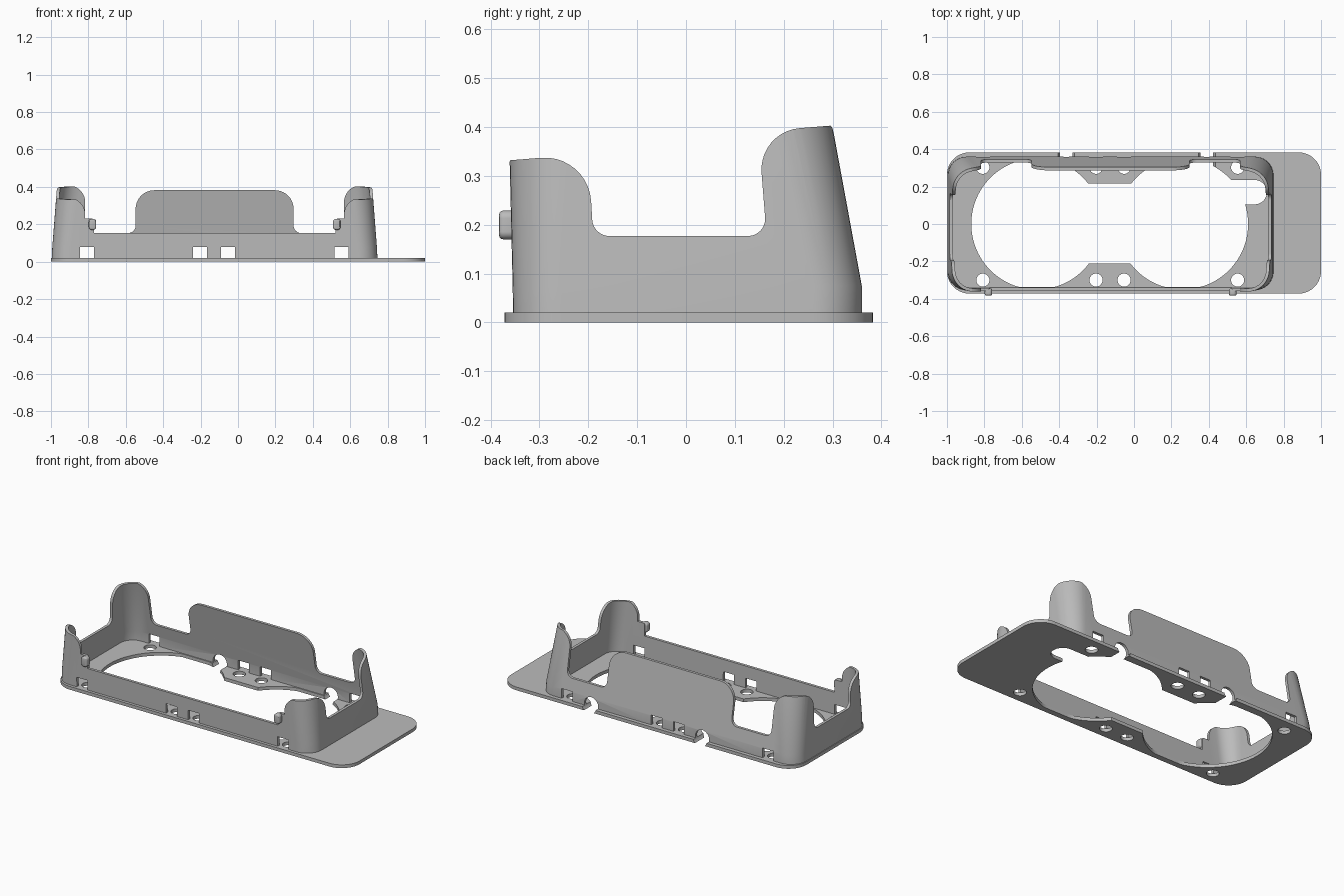
import bpy, bmesh, math
from mathutils import Vector

if "Cube" in bpy.data.objects:
    bpy.data.objects.remove(bpy.data.objects["Cube"], do_unlink=True)

MID = -0.125      # centre line of the walled tray
grey = bpy.data.materials.new("plain_grey")
grey.use_nodes = True
grey.diffuse_color = (0.5, 0.5, 0.5, 1)
grey.node_tree.nodes["Principled BSDF"].inputs["Base Color"].default_value = (0.5, 0.5, 0.5, 1)


def finish(name, bm):
    bmesh.ops.recalc_face_normals(bm, faces=bm.faces)
    mesh = bpy.data.meshes.new(name)
    bm.to_mesh(mesh)
    bm.free()
    mesh.materials.append(grey)
    obj = bpy.data.objects.new(name, mesh)
    bpy.context.collection.objects.link(obj)
    return obj


def rounded(points, segs=10):
    """Outline from (a, b, radius) corners; a missing radius stays sharp."""
    out = []
    n = len(points)
    for i, p in enumerate(points):
        c = Vector(p[:2])
        r = p[2] if len(p) > 2 else 0
        if r == 0:
            out.append(c)
            continue
        u = (Vector(points[i - 1][:2]) - c).normalized()
        v = (Vector(points[(i + 1) % n][:2]) - c).normalized()
        half = u.angle(v) / 2
        centre = c + (u + v).normalized() * r / math.sin(half)
        start = c + u * r / math.tan(half) - centre
        end = c + v * r / math.tan(half) - centre
        sweep = math.pi - 2 * half
        for k in range(segs + 1):
            t = k / segs
            out.append(centre + (start * math.sin((1 - t) * sweep)
                                 + end * math.sin(t * sweep)) / math.sin(sweep))
    return out


def rect(x0, x1, y0, y1, r=0):
    return rounded([(x0, y0, r), (x1, y0, r), (x1, y1, r), (x0, y1, r)])


def circle(cx, cy, r, segs=32, limit=9):
    steps = [2 * math.pi * k / segs for k in range(segs)]
    return [(cx + r * math.cos(a), cy + max(-limit, min(limit, r * math.sin(a)))) for a in steps]


def prism(name, outline, axis, lo, hi):
    place = {"x": lambda a, b, t: (t, a, b),
             "y": lambda a, b, t: (a, t, b),
             "z": lambda a, b, t: (a, b, t)}[axis]
    bm = bmesh.new()
    low, high = [[bm.verts.new(place(p[0], p[1], t)) for p in outline] for t in (lo, hi)]
    bm.faces.new(low)
    bm.faces.new(high)
    for i in range(len(low)):
        j = (i + 1) % len(low)
        bm.faces.new((low[i], low[j], high[j], high[i]))
    return finish(name, bm)


def apply_modifiers(obj):
    graph = bpy.context.evaluated_depsgraph_get()
    mesh = bpy.data.meshes.new_from_object(obj.evaluated_get(graph))
    obj.modifiers.clear()
    obj.data = mesh


def cut(obj, cutters):
    for c in cutters:
        mod = obj.modifiers.new("cut", "BOOLEAN")
        mod.operation = "DIFFERENCE"
        mod.solver = "EXACT"
        mod.object = c
    apply_modifiers(obj)
    for c in cutters:
        bpy.data.objects.remove(c, do_unlink=True)


def mirrored(half):
    """Close a half outline, given by distance from MID, across the centre line."""
    left = [(MID - p[0], *p[1:]) for p in half]
    right = [(MID + p[0], *p[1:]) for p in reversed(half)]
    return rounded(left + right)


def cable_notches():
    return [prism("notch_cutter", circle(x, 0.033, 0.047), "y", 0.25, 0.6) for x in (-0.3625, 0.39)]


HOLES = (-0.808, -0.203, -0.053, 0.554)

# Base plate with the double-round opening, screw holes and notches
plate = prism("base_plate", rect(-1, 1, -0.372, 0.383, 0.12), "z", 0, 0.02)
cutters = [prism("opening_cutter", circle(x, 0, 0.35, 96, 0.337), "z", -0.1, 0.1)
           for x in (-0.52, 0.26)]
cutters.append(prism("middle_cutter", rect(-0.52, 0.26, -0.212, 0.216), "z", -0.1, 0.1))
cutters.append(prism("port_cutter", rounded([(0.4, 0.105), (0.71, 0.105, 0.0645),
                                             (0.71, 0.235, 0.0645), (0.4, 0.235)]), "z", -0.1, 0.1))
for x in HOLES:
    for y in (-0.3, 0.303):
        cutters.append(prism("screw_cutter", circle(x, y, 0.035), "z", -0.1, 0.1))
cut(plate, cutters + cable_notches())

# Tapered wall ring: outer skin upward, inner skin back down
T = 0.017
levels = [(0.01, -0.996, 0.746, -0.354, 0.36, 0.1),
          (0.075, -0.993, 0.743, -0.355, 0.36, 0.1),
          (0.45, -0.964, 0.714, -0.364, 0.291, 0.12)]
bm = bmesh.new()
rings = []
for inset, order in ((0, levels), (T, levels[::-1])):
    for z, x0, x1, y0, y1, r in order:
        loop = rect(x0 + inset, x1 - inset, y0 + inset, y1 - inset, r - inset)
        rings.append([bm.verts.new((p.x, p.y, z)) for p in loop])
for k, a in enumerate(rings):
    b = rings[(k + 1) % len(rings)]
    for i in range(len(a)):
        j = (i + 1) % len(a)
        bm.faces.new((a[i], a[j], b[j], b[i]))
wall = finish("tray_wall", bm)

# Wall silhouettes: front gap, back gap around the raised panel, side dips
front_gap = mirrored([(1, 0.7), (1, 0.342), (0.692, 0.342, 0.09), (0.692, 0.23),
                      (0.645, 0.23, 0.012), (0.645, 0.153)])
back_gap = mirrored([(1, 0.7), (1, 0.408), (0.692, 0.408, 0.09), (0.692, 0.153, 0.04),
                     (0.4225, 0.153, 0.04), (0.4225, 0.382, 0.1)])
side_dip = rounded([(-0.6, 0.31), (-0.36, 0.332), (-0.2, 0.345, 0.095), (-0.19, 0.177, 0.035),
                    (0.165, 0.177, 0.035), (0.148, 0.391, 0.085), (0.31, 0.404),
                    (0.6, 0.42), (0.6, 0.7), (-0.6, 0.7)])
cutters = [prism("front_gap_cutter", front_gap, "y", -0.6, -0.1),
           prism("back_gap_cutter", back_gap, "y", 0.1, 0.6),
           prism("side_dip_cutter", side_dip, "x", -2, 2)]
for x in HOLES:
    cutters.append(prism("slot_cutter", rect(x - 0.037, x + 0.037, 0.02, 0.079), "y", -0.6, 0.6))
cut(wall, cutters + cable_notches())

# Small rounded catches on the front tabs
parts = [plate, wall]
for side, s in (("right", -1), ("left", 1)):
    x = MID + s * 0.653
    knob = prism(side + "_catch", rect(x - 0.02, x + 0.02, 0.17, 0.229, 0.016), "y", -0.383, -0.345)
    bevel = knob.modifiers.new("round", "BEVEL")
    bevel.width = 0.009
    bevel.segments = 3
    bevel.limit_method = "ANGLE"
    bevel.angle_limit = math.radians(50)
    apply_modifiers(knob)
    parts.append(knob)

bpy.ops.object.select_all(action="DESELECT")
for obj in parts:
    obj.select_set(True)
bpy.context.view_layer.objects.active = plate
bpy.ops.object.shade_smooth_by_angle(angle=math.radians(30))
